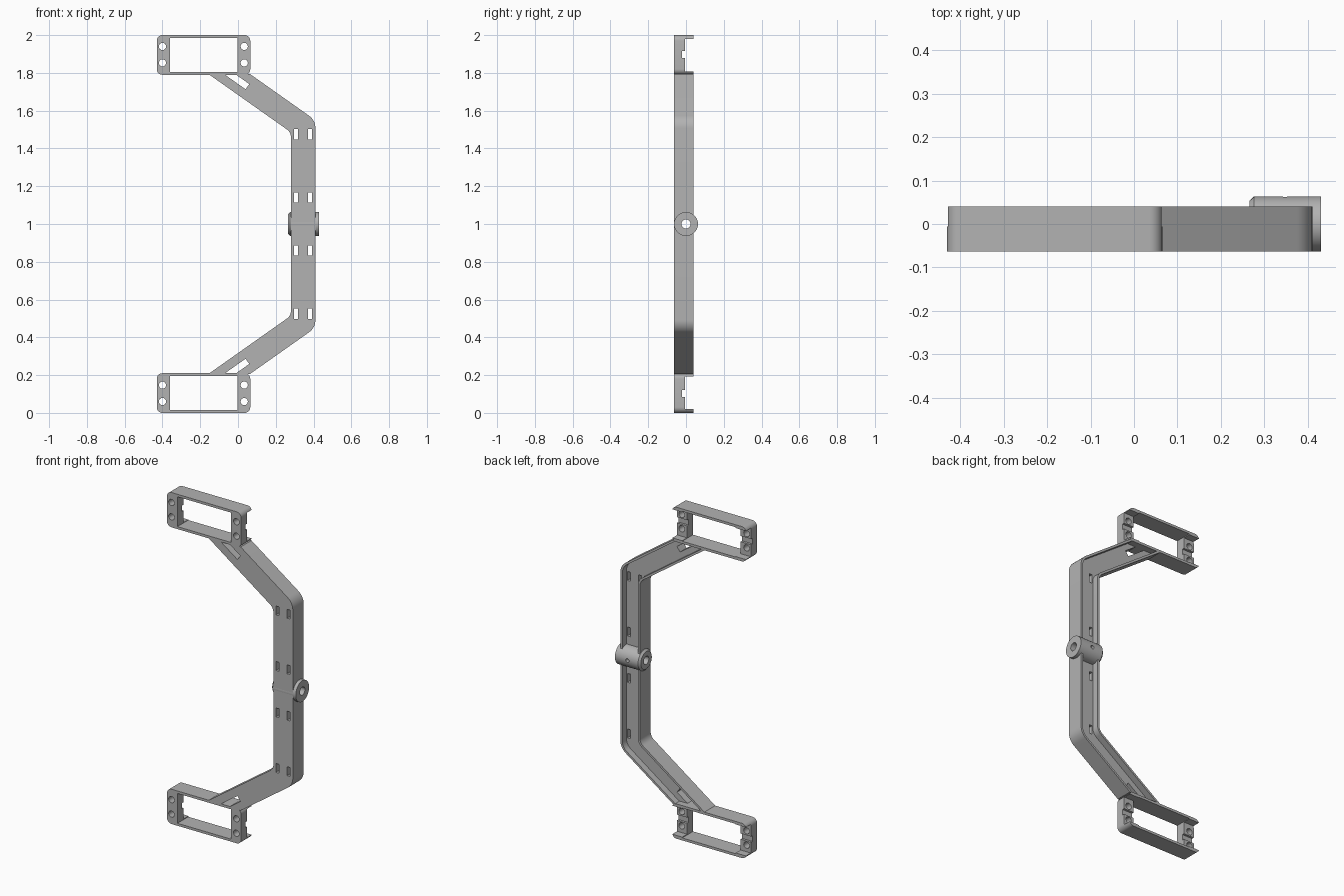
import bpy, bmesh, math
from mathutils import Vector, Matrix

cube = bpy.data.objects.get("Cube")
if cube:
    bpy.data.objects.remove(cube)

grey = bpy.data.materials.new("plain grey")
grey.use_nodes = True
COLOUR = (0.45, 0.45, 0.45, 1)
grey.diffuse_color = COLOUR
grey.node_tree.nodes["Principled BSDF"].inputs["Base Color"].default_value = COLOUR

FRONT, BACK, FLOOR = -0.063, 0.04, 0.0


def add_object(name, bm):
    bmesh.ops.recalc_face_normals(bm, faces=bm.faces)
    mesh = bpy.data.meshes.new(name)
    bm.to_mesh(mesh)
    bm.free()
    mesh.materials.append(grey)
    ob = bpy.data.objects.new(name, mesh)
    bpy.context.collection.objects.link(ob)
    return ob


def fillet(corners, steps=8):
    """Turn (x, z, radius) corners into a rounded outline."""
    out = []
    for i, (x, z, r) in enumerate(corners):
        p = Vector((x, z))
        if r <= 0:
            out.append(p)
            continue
        a = (Vector(corners[i - 1][:2]) - p).normalized()
        b = (Vector(corners[(i + 1) % len(corners)][:2]) - p).normalized()
        half = a.angle(b) / 2
        centre = p + (a + b).normalized() * (r / math.sin(half))
        start = p + a * (r / math.tan(half)) - centre
        end = p + b * (r / math.tan(half)) - centre
        sweep = start.angle_signed(end)
        for k in range(steps + 1):
            out.append(centre + Matrix.Rotation(-sweep * k / steps, 2) @ start)
    return out


def prism(name, corners, y0, y1):
    """Extrude an outline in the x-z plane from y0 to y1."""
    bm = bmesh.new()
    face = bm.faces.new([bm.verts.new((p.x, y0, p.y)) for p in fillet(corners)])
    ext = bmesh.ops.extrude_face_region(bm, geom=[face])
    verts = [v for v in ext["geom"] if isinstance(v, bmesh.types.BMVert)]
    bmesh.ops.translate(bm, verts=verts, vec=(0, y1 - y0, 0))
    return add_object(name, bm)


def block(x0, x1, y0, y1, z0, z1, r=0):
    return prism("cutter", [(x0, z0, r), (x1, z0, r), (x1, z1, r), (x0, z1, r)], y0, y1)


def rod(name, centre, axis, radius, length, sides=40):
    bm = bmesh.new()
    turn = Matrix.Rotation(math.pi / 2, 4, "Y" if axis == "X" else "X")
    bmesh.ops.create_cone(bm, cap_ends=True, segments=sides, radius1=radius, radius2=radius,
                          depth=length, matrix=Matrix.Translation(centre) @ turn)
    return add_object(name, bm)


def cut(ob, cutters):
    """Subtract each cutter, bake the result and drop the cutter."""
    for c in cutters:
        mod = ob.modifiers.new("cut", "BOOLEAN")
        mod.operation, mod.solver, mod.object = "DIFFERENCE", "EXACT", c
        bpy.context.view_layer.update()
        deps = bpy.context.evaluated_depsgraph_get()
        baked = bpy.data.meshes.new_from_object(ob.evaluated_get(deps))
        ob.modifiers.clear()
        ob.data = baked
        bpy.data.objects.remove(c)


# Bent arm outline, inset by the wall thickness for the channel
SLOPE = 0.706
LEAN = math.sqrt(1 + SLOPE ** 2)


def arm_outline(inset, top):
    outer_x, inner_x = 0.41 - inset, 0.28 + inset
    outer_c = 1.795 + SLOPE * 0.062 - LEAN * inset
    inner_c = 1.795 - SLOPE * 0.158 + LEAN * inset
    upper = [((outer_c - top) / SLOPE, top, 0),
             (outer_x, outer_c - SLOPE * outer_x, 0.08 - inset)]
    inner = [(inner_x, inner_c - SLOPE * inner_x, 0.05 + inset),
             ((inner_c - top) / SLOPE, top, 0)]
    flip = lambda pts: [(x, 2 - z, r) for x, z, r in reversed(pts)]
    return upper + flip(upper) + flip(inner) + inner


arm = prism("arm_channel", arm_outline(0, 1.795), FRONT, BACK)
cutters = [prism("cutter", arm_outline(0.013, 1.81), FLOOR, 0.1)]

# Strap slots along the upright
for x in (0.307, 0.381):
    for dz in (0.14, 0.475):
        for z in (1 - dz, 1 + dz):
            cutters.append(block(x - 0.01, x + 0.01, -0.1, 0.02, z - 0.027, z + 0.027))

# Slanted slots beside the frames
along = Vector((1, -SLOPE)).normalized()
side = Vector((-along.y, along.x)) * 0.017
a, b = Vector((0.05, 1.727)), Vector((0.05, 1.727)) - along * 0.16
for flip in (False, True):
    pts = [a + side, a - side, b - side, b + side]
    cutters.append(prism("cutter", [(p.x, 2 - p.y if flip else p.y, 0) for p in pts], -0.1, 0.02))
cutters.append(rod("cutter", (0.35, 0, 1), "X", 0.024, 0.4))
cut(arm, cutters)

# Upper mounting frame: rounded window with screw holes and a stepped back
frame = block(-0.43, 0.065, FRONT, BACK, 1.79, 2.0, 0.03)
frame.name = frame.data.name = "upper_frame"
cutters = [block(-0.36, -0.003, -0.1, 0.1, 1.805, 1.985),
           block(-0.5, 0.1, -0.006, 0.1, 1.808, 1.98),
           block(-0.5, 0.1, -0.02, 0.1, 1.88, 1.915)]
for x in (-0.4, 0.033):
    for z in (1.853, 1.94):
        cutters.append(rod("cutter", (x, 0, z), "Y", 0.019, 0.3, 24))
cut(frame, cutters)

# Lower frame is the mirror image
bm = bmesh.new()
bm.from_mesh(frame.data)
for v in bm.verts:
    v.co.z = 2 - v.co.z
lower = add_object("lower_frame", bm)

# Pivot hub with a bore, a set screw hole and a chamfered inner end
hub = rod("pivot_hub", (0.3475, 0, 1), "X", 0.0635, 0.165, 48)
bm = bmesh.new()
bm.from_mesh(hub.data)
rim = [e for e in bm.edges if all(v.co.x < 0.3 for v in e.verts)]
bmesh.ops.bevel(bm, geom=rim, offset=0.011, segments=1, affect="EDGES")
bm.to_mesh(hub.data)
bm.free()
cut(hub, [rod("cutter", (0.3475, 0, 1), "X", 0.024, 0.4),
          rod("cutter", (0.3475, 0.06, 1), "Y", 0.011, 0.1, 20)])

# Smooth the round surfaces, keep the edges sharp
bpy.ops.object.select_all(action="DESELECT")
for ob in (arm, frame, lower, hub):
    ob.select_set(True)
bpy.context.view_layer.objects.active = arm
bpy.ops.object.shade_smooth_by_angle(angle=math.radians(30))
